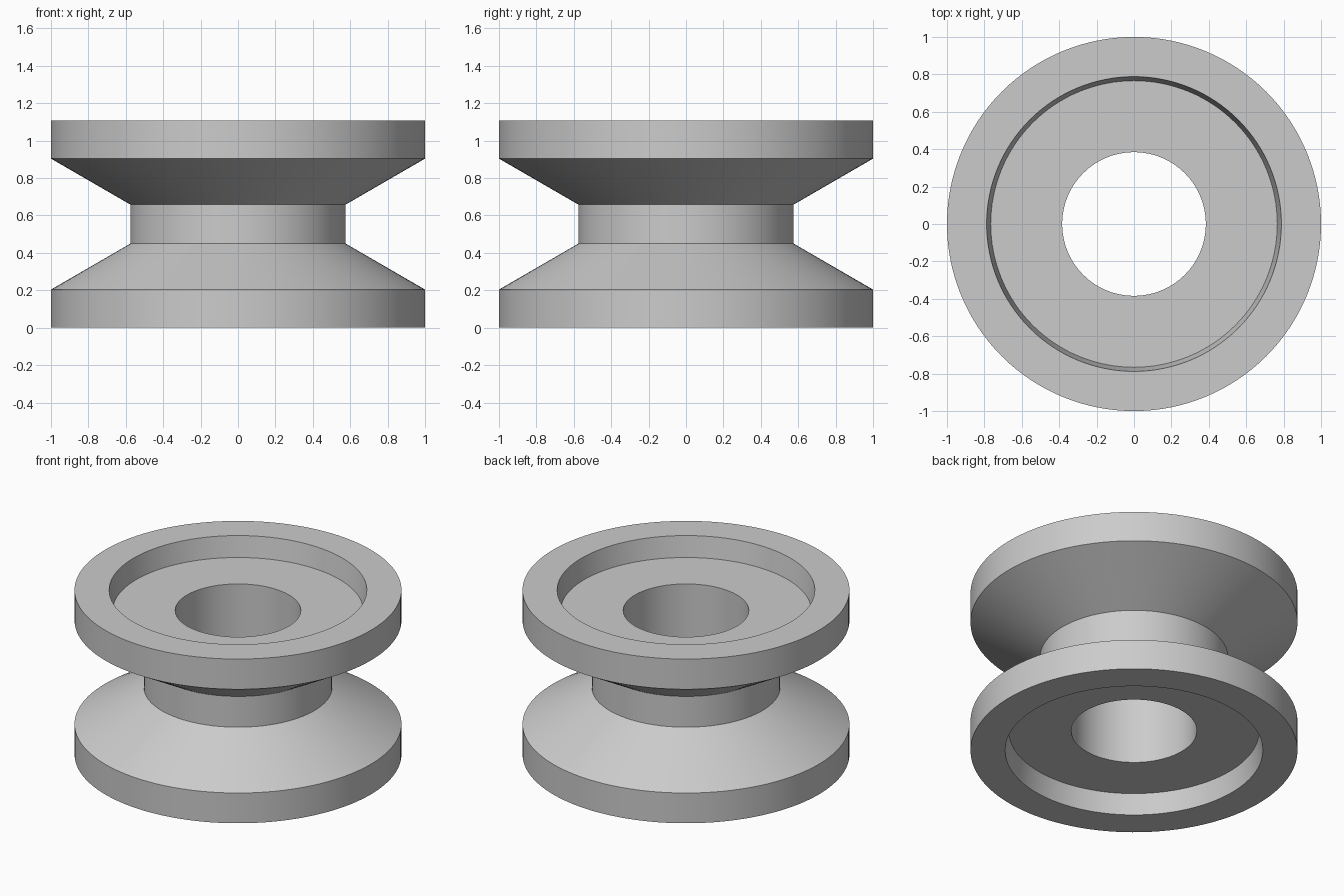
import bpy
import bmesh
import math

if "Cube" in bpy.data.objects:
    bpy.data.objects.remove(bpy.data.objects["Cube"])

H = 1.108      # overall height
SIDES = 128

# Lower half of the cross-section (radius, height), bore round to neck
half = [(0.384, 0.138), (0.766, 0.138), (0.788, 0.0), (1.0, 0.0),
        (1.0, 0.204), (0.575, 0.45)]
# Mirror about mid-height to close the loop
profile = half + [(r, H - z) for r, z in reversed(half)]

# Spool wheel: profile revolved around z
bm = bmesh.new()
rings = []
for r, z in profile:
    rings.append([bm.verts.new((r * math.cos(2 * math.pi * i / SIDES),
                                r * math.sin(2 * math.pi * i / SIDES), z))
                  for i in range(SIDES)])
for k, a in enumerate(rings):
    b = rings[(k + 1) % len(rings)]
    for i in range(SIDES):
        j = (i + 1) % SIDES
        bm.faces.new((a[i], a[j], b[j], b[i]))
bmesh.ops.recalc_face_normals(bm, faces=bm.faces)

mesh = bpy.data.meshes.new("grooved_wheel")
bm.to_mesh(mesh)
bm.free()
wheel = bpy.data.objects.new("grooved_wheel", mesh)
bpy.context.collection.objects.link(wheel)

# Smooth round walls, crisp profile edges
bpy.context.view_layer.objects.active = wheel
wheel.select_set(True)
bpy.ops.object.shade_smooth_by_angle(angle=math.radians(25))
